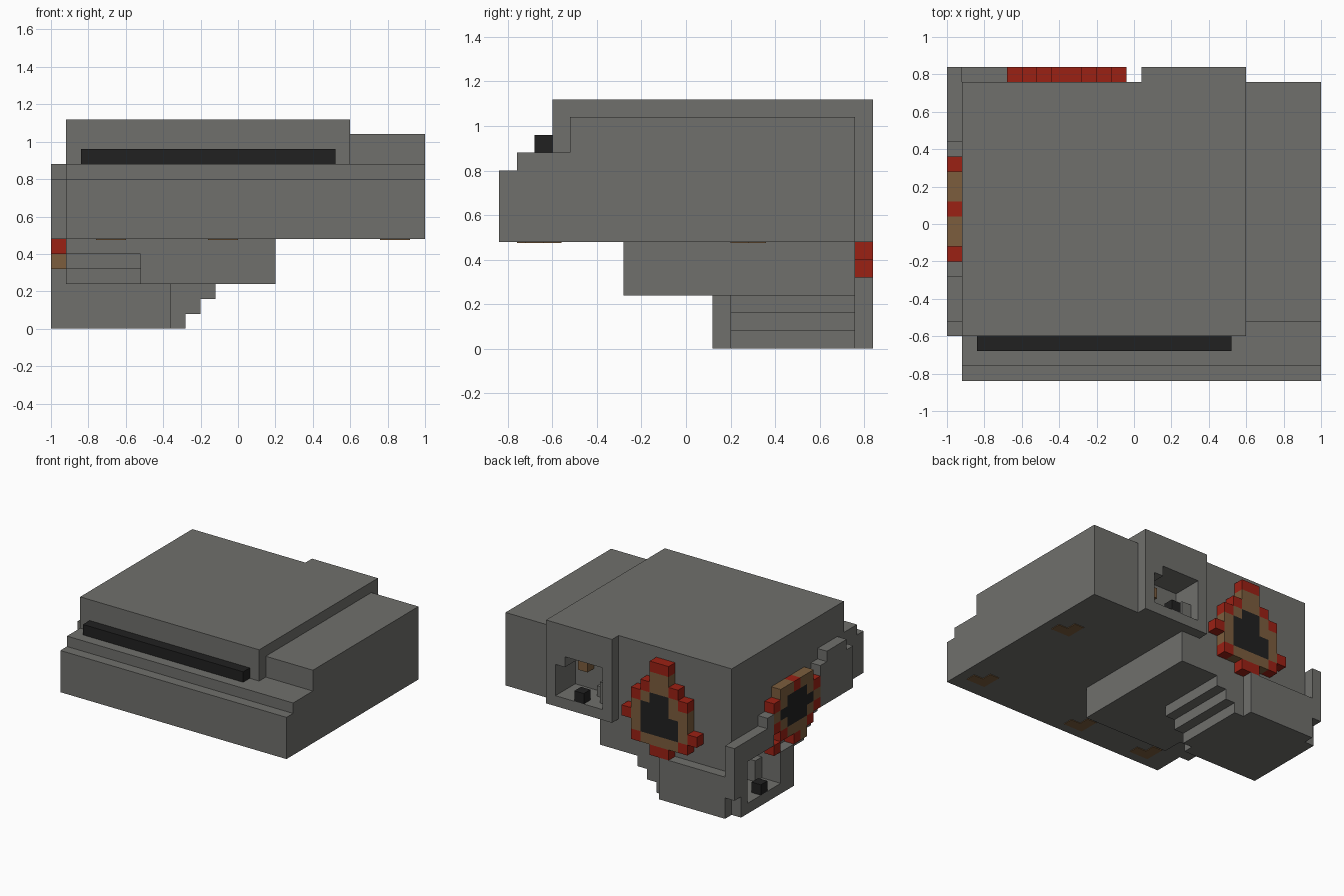
import bpy
import bmesh
from mathutils import Vector

U = 0.08  # size of one block

old = bpy.data.objects.get("Cube")
if old:
    bpy.data.objects.remove(old, do_unlink=True)


def material(name, r, g, b):
    m = bpy.data.materials.new(name)
    m.use_nodes = True
    m.diffuse_color = (r, g, b, 1)
    bsdf = next(n for n in m.node_tree.nodes if n.type == 'BSDF_PRINCIPLED')
    bsdf.inputs["Base Color"].default_value = (r, g, b, 1)
    bsdf.inputs["Roughness"].default_value = 0.9
    return m


GREY = material("hull_grey", 0.16, 0.16, 0.15)
RED = material("scorch_red", 0.33, 0.015, 0.007)
BROWN = material("scorch_brown", 0.2, 0.11, 0.047)
BLACK = material("soot_black", 0.015, 0.015, 0.015)


def boxes(name, spans, mat):
    """One object from boxes given as (x0, x1, y0, y1, z0, z1)."""
    bm = bmesh.new()
    for x0, x1, y0, y1, z0, z1 in spans:
        lo, hi = Vector((x0, y0, z0)), Vector((x1, y1, z1))
        for v in bmesh.ops.create_cube(bm, size=1)["verts"]:
            v.co = (lo + hi) / 2 + v.co * (hi - lo)
    # merge touching blocks and drop the walls between them
    bmesh.ops.remove_doubles(bm, verts=bm.verts, dist=0.0005)
    seen = {}
    for f in bm.faces:
        key = tuple(round(c, 3) for c in f.calc_center_median()) + (round(f.calc_area(), 4),)
        seen.setdefault(key, []).append(f)
    inner = [f for group in seen.values() if len(group) > 1 for f in group]
    bmesh.ops.delete(bm, geom=inner, context='FACES')
    mesh = bpy.data.meshes.new(name)
    bm.to_mesh(mesh)
    bm.free()
    mesh.materials.append(mat)
    ob = bpy.data.objects.new(name, mesh)
    bpy.context.collection.objects.link(ob)
    return ob


def box(name, *span, mat=GREY):
    return boxes(name, [span], mat)


def carve(targets, *span):
    """Cut a box-shaped hollow out of the targets."""
    cutter = box("cutter", *span)
    cutter.hide_render = True
    for ob in targets:
        mod = ob.modifiers.new("hollow", 'BOOLEAN')
        mod.operation = 'DIFFERENCE'
        mod.solver = 'EXACT'
        mod.object = cutter
        bpy.context.view_layer.update()
        graph = bpy.context.evaluated_depsgraph_get()
        ob_mesh = bpy.data.meshes.new_from_object(ob.evaluated_get(graph))
        ob.modifiers.clear()
        ob.data = ob_mesh
    bpy.data.objects.remove(cutter, do_unlink=True)


def blast_mark(name, rows, top, place):
    """Block picture: R, B and K cells become red, brown and black blocks."""
    for letter, colour, mat in (("R", "rim", RED), ("B", "ring", BROWN), ("K", "core", BLACK)):
        spans = []
        for r, row in enumerate(rows):
            for c, cell in enumerate(row):
                if cell == letter:
                    spans.append(place(c * U) + (top - (r + 1) * U, top - r * U))
        boxes(name + "_" + colour, spans, mat)


# Main hull
upper_body = box("upper_body", -.92, .6, -.6, .76, .48, 1.12)
box("side_body", .6, 1, -.52, .76, .48, 1.04)
box("front_upper_step", -.92, 1, -.76, -.52, .48, .88)
box("front_lower_step", -.92, 1, -.84, -.76, .48, .8)
box("front_bar", -.84, .52, -.68, -.6, .88, .96, mat=BLACK)
service_block = box("rear_service_block", .04, .6, .76, .84, .48, 1.12)

# Underbody with a stepped front corner
box("lower_body", -.52, .2, -.28, .76, .24, .48)
lower_corner = []
for i in range(3):
    lower_corner.append(box(f"lower_corner_{i + 1}", -.92, -.52, -.12 - i * U, .76,
                            .24 + i * U, .24 + (i + 1) * U))
base = box("base", -.92, -.36, .12, .76, 0, .24)
for i in range(3):
    box(f"base_stair_{i + 1}", -.36, -.28 + i * U, .2, .76, i * U, (i + 1) * U)
box("rear_slab", -.92, -.36, .76, .84, 0, .32)
box("rear_corner_post", -1, -.92, .76, .84, .16, .56)

# Stepped armour on the side
for i, (y0, y1, z0, z1) in enumerate((
        (-.6, -.52, .48, .8), (-.52, -.28, .48, .88), (-.28, -.2, .48, .8),
        (.36, .44, .4, .64), (.44, .76, .4, .56))):
    box(f"side_plate_{i + 1}", -1, -.92, y0, y1, z0, z1)
side_panel = [box("side_panel_front", -1, -.92, .12, .36, 0, .32),
              box("side_panel_rear", -1, -.92, .36, .76, 0, .4)]

# Open bays with small fittings
carve([upper_body, service_block], .12, .52, .6, .9, .56, .88)
box("rear_bay_knob", .28, .36, .76, .84, .56, .64, mat=BLACK)
box("rear_bay_scorch", .36, .44, .6, .68, .72, .8, mat=BROWN)
box("rear_bay_step", .12, .2, .68, .76, .56, .72)
box("rear_bay_shelf", .2, .28, .6, .68, .56, .64)
box("rear_bay_lintel", .44, .52, .68, .84, .8, .88)

carve([base] + lower_corner + side_panel, -1.1, -.76, .28, .68, .08, .4)
box("side_bay_knob", -1, -.92, .44, .52, .08, .16, mat=BLACK)
box("side_bay_scorch", -.92, -.84, .6, .68, .24, .32, mat=RED)
box("side_bay_step", -.84, -.76, .28, .36, .08, .24)

# Blast marks on the rear and the side
blast_mark("rear_blast", (
    "...RR...",
    "...BB...",
    "..RBBR..",
    ".RBKKBR.",
    ".BKKKBB.",
    "RBKKKKB.",
    ".BKKKKBR",
    ".RBBBBR.",
    "...RR...",
), 1.04, lambda d: (-.04 - d - U, -.04 - d, .76, .84))

blast_mark("side_blast", (
    ".BBRBB.",
    "RBKKKBR",
    "BKKKKKB",
    "RBKKKBR",
    ".RBBBR.",
    "R..RB..",
), .8, lambda d: (-1, -.92, .36 - d - U, .36 - d))

# Thin scorch patches under the hull
for i, (x, y) in enumerate(((.84, .28), (.84, -.64), (-.08, -.68), (-.68, -.68))):
    boxes(f"under_scorch_{i + 1}", [
        (x - U, x, y - U, y, .475, .48),
        (x, x + U, y - U, y, .475, .48),
        (x - U, x, y, y + U, .475, .48)], BROWN)
